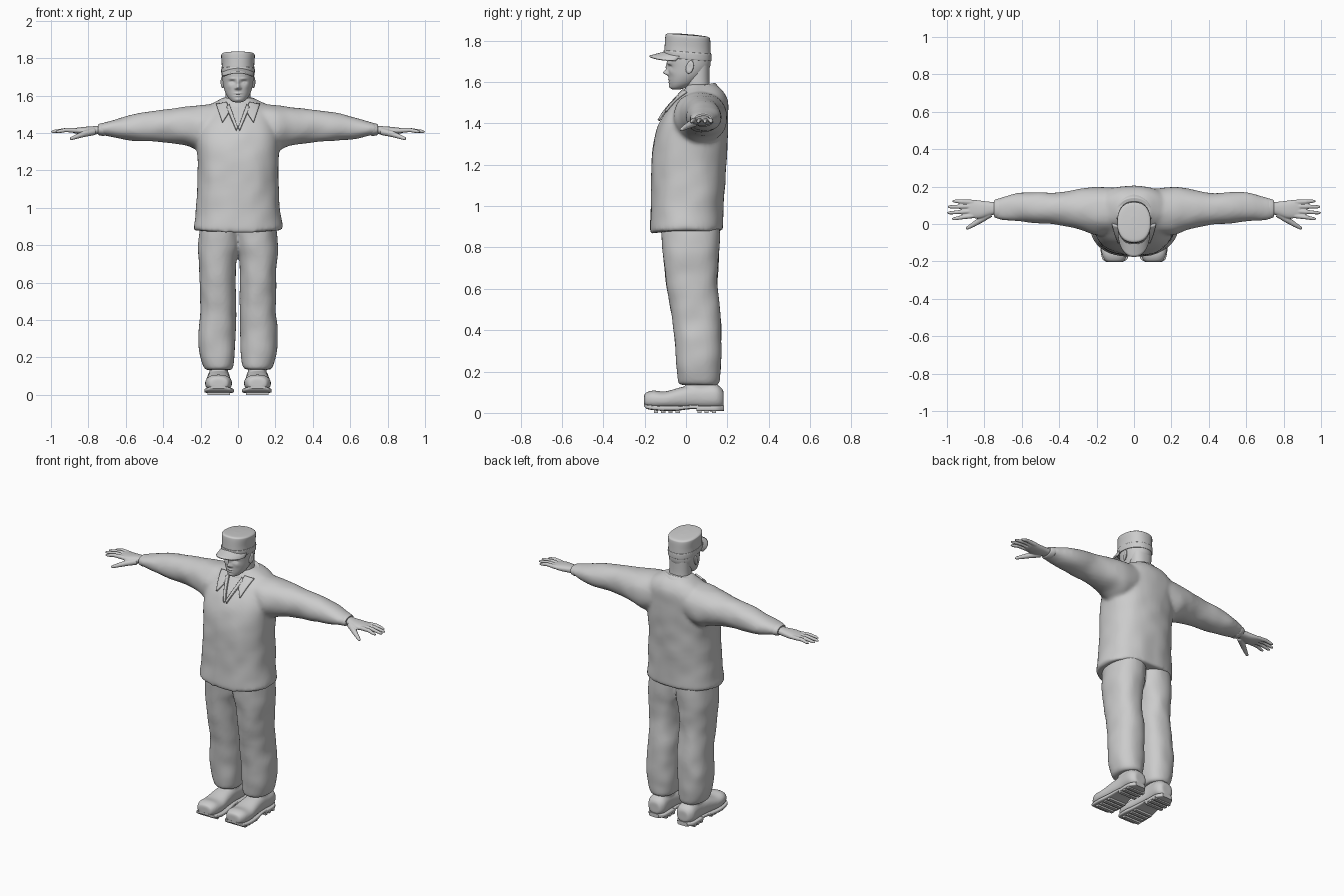
import bpy, bmesh, math
from mathutils import Vector, noise
from mathutils.bvhtree import BVHTree

cube = bpy.data.objects.get("Cube")
if cube:
    bpy.data.objects.remove(cube)

grey = bpy.data.materials.new("plain_grey")
grey.use_nodes = True
grey.diffuse_color = (0.6, 0.6, 0.6, 1)
grey.node_tree.nodes["Principled BSDF"].inputs["Base Color"].default_value = (0.6, 0.6, 0.6, 1)

PLACE = {"x": lambda t, u, v: (t, u, v),
         "y": lambda t, u, v: (u, t, v),
         "z": lambda t, u, v: (u, v, t)}


def spline(a, b, c, d, s):
    return 0.5 * (2 * b + (c - a) * s + (2 * a - 5 * b + 4 * c - d) * s * s
                  + (3 * b - a - 3 * c + d) * s ** 3)


def skin(bm, rings):
    """Join rings of vertices with faces and close both ends."""
    n = len(rings[0])
    for a, b in zip(rings, rings[1:]):
        for i in range(n):
            j = (i + 1) % n
            bm.faces.new((a[i], a[j], b[j], b[i])).smooth = True
    bm.faces.new(rings[0])
    bm.faces.new(rings[-1])


def loft(bm, secs, axis, p=2.3, n=40, k=6, side=1):
    """Sections are (position, u min, u max, v min, v max)."""
    rings, last = [], len(secs) - 1
    for i in range(last):
        four = [secs[max(0, min(last, i + o))] for o in (-1, 0, 1, 2)]
        for j in range(k + (i == last - 1)):
            t, u0, u1, v0, v1 = [spline(*q, j / k) for q in zip(*four)]
            ring = []
            for m in range(n):
                a = 2 * math.pi * m / n
                c, s = math.cos(a), math.sin(a)
                u = (u0 + u1) / 2 + (u1 - u0) / 2 * math.copysign(abs(c) ** (2 / p), c)
                v = (v0 + v1) / 2 + (v1 - v0) / 2 * math.copysign(abs(s) ** (2 / p), s)
                x, y, z = PLACE[axis](t, u, v)
                ring.append(bm.verts.new((x * side, y, z)))
            rings.append(ring)
    skin(bm, rings)


def even(secs):
    """Expand (position, half width, v min, v max) about the centre plane."""
    return [(t, -w, w, a, b) for t, w, a, b in secs]


def tube(bm, points, radii, n=12):
    pts = [Vector(q) for q in points]
    rings = []
    for i, q in enumerate(pts):
        d = (pts[min(i + 1, len(pts) - 1)] - pts[max(i - 1, 0)]).normalized()
        e = d.cross(Vector((0, 0, 1))).normalized()
        f = d.cross(e)
        angles = [2 * math.pi * m / n for m in range(n)]
        rings.append([bm.verts.new(q + radii[i] * (e * math.cos(a) + f * math.sin(a)))
                      for a in angles])
    skin(bm, rings)


def finish(bm, name, voxel=0, smooth=5, mirror=False, warp=None):
    for v in bm.verts:
        if warp:
            v.co = warp(v.co.copy())
    bmesh.ops.recalc_face_normals(bm, faces=bm.faces)
    mesh = bpy.data.meshes.new(name)
    bm.to_mesh(mesh)
    bm.free()
    mesh.materials.append(grey)
    ob = bpy.data.objects.new(name, mesh)
    bpy.context.collection.objects.link(ob)
    if voxel:
        r = ob.modifiers.new("Blend", "REMESH")
        r.mode, r.voxel_size, r.use_smooth_shade = "VOXEL", voxel, True
        s = ob.modifiers.new("Soften", "SMOOTH")
        s.factor, s.iterations = 0.5, smooth
    if mirror:
        ob.modifiers.new("Mirror", "MIRROR")
    return ob


def creased(co):
    return co + 0.005 * noise.noise_vector(co * 11)


# jacket: body and sleeves blended together, hem dipping at the front
def jacket_warp(co):
    if co.z < 1.0:
        co.z -= 0.02 * (1 - abs(co.x) / 0.24) * (0.5 - co.y / 0.36) * (1 - co.z) / 0.12
    return creased(co)


bm = bmesh.new()
loft(bm, even([(.882, .230, -.170, .175), (.897, .238, -.174, .180), (1.0, .224, -.170, .184),
               (1.2, .215, -.168, .194), (1.33, .222, -.152, .200), (1.43, .217, -.115, .204),
               (1.5, .198, -.062, .203), (1.545, .160, -.022, .186), (1.575, .108, 0, .162),
               (1.59, .080, .005, .140)]), "z", 2.4, 56)
for side in (1, -1):
    loft(bm, [(.10, -.05, .19, 1.33, 1.556), (.20, -.06, .20, 1.305, 1.55), (.28, -.035, .19, 1.332, 1.54),
              (.40, -.005, .168, 1.350, 1.526), (.52, .003, .169, 1.357, 1.508), (.62, .014, .166, 1.366, 1.484),
              (.70, .020, .146, 1.385, 1.46), (.74, .030, .130, 1.393, 1.447)], "x", 2.1, side=side)
jacket = finish(bm, "jacket", .011, 6, warp=jacket_warp)

# trousers
bm = bmesh.new()
for side in (1, -1):
    loft(bm, [(.135, .035, .170, -.030, .150), (.155, .022, .187, -.038, .162), (.22, .015, .206, -.044, .168),
              (.32, .012, .214, -.052, .172), (.45, .010, .202, -.066, .170), (.60, .012, .204, -.092, .154),
              (.72, .008, .211, -.106, .156), (.80, -.012, .214, -.116, .162), (.92, -.02, .20, -.12, .162)],
         "z", 2.3, side=side)
finish(bm, "trousers", .009, 4, warp=creased)

# shoe uppers with ankles
bm = bmesh.new()
loft(bm, [(-.203, .070, .135, .040, .080), (-.196, .052, .155, .028, .096), (-.16, .036, .172, .02, .108),
          (-.10, .032, .176, .02, .104), (-.02, .040, .168, .02, .125), (.06, .045, .162, .02, .138),
          (.14, .042, .165, .02, .138), (.172, .055, .150, .025, .12), (.182, .07, .135, .04, .10)], "y", 2.4)
loft(bm, [(.05, .05, .155, -.01, .165), (.12, .052, .153, -.005, .155), (.20, .055, .15, .01, .14)], "z")
finish(bm, "shoes", .006, 4, mirror=True)

# soles: forefoot, heel and tread bars
bm = bmesh.new()
loft(bm, [(-.204, .065, .145, .034, .046), (-.185, .035, .170, .018, .04), (-.12, .022, .180, .010, .035),
          (-.05, .028, .175, .010, .034), (.02, .040, .165, .018, .038), (.06, .042, .163, .018, .038)], "y", 5)
loft(bm, [(.05, .042, .163, .008, .035), (.10, .040, .166, .008, .035), (.15, .044, .162, .008, .035),
          (.184, .068, .138, .010, .035)], "y", 5)
for y in (-.145, -.11, -.075, -.04, .065, .10, .135):
    box = bmesh.ops.create_cube(bm, size=1)["verts"]
    for v in box:
        v.co = (.102 + v.co.x * .12, y + v.co.y * .02, .009 + v.co.z * .018)
finish(bm, "soles", mirror=True)

# hands: palm, four fingers and a thumb
bm = bmesh.new()
loft(bm, [(.715, .050, .118, 1.398, 1.441), (.76, .048, .118, 1.393, 1.437), (.82, .030, .125, 1.390, 1.433),
          (.87, .033, .130, 1.398, 1.427), (.888, .040, .125, 1.403, 1.423)], "x")
for y0, y1, tip in ((.044, .028, .972), (.069, .060, .997), (.094, .092, .994), (.117, .122, .968)):
    tube(bm, [(.86, y0, 1.413), (.92, (y0 + y1) / 2, 1.416), (tip - .012, y1, 1.408), (tip + .003, y1, 1.406)],
         [.013, .0115, .009, .004])
tube(bm, [(.77, .055, 1.408), (.82, .022, 1.396), (.86, -.004, 1.382), (.892, -.022, 1.37), (.898, -.025, 1.368)],
     [.02, .017, .013, .009, .004])
finish(bm, "hands", .0035, 3, mirror=True)

# sleeve cuffs
bm = bmesh.new()
loft(bm, [(.712, .030, .134, 1.386, 1.453), (.722, .028, .136, 1.384, 1.454), (.742, .034, .130, 1.388, 1.449),
          (.748, .040, .125, 1.393, 1.445)], "x", 2.1)
finish(bm, "cuffs", mirror=True)

# head with sculpted features: (x, z, x spread, z spread, height)
FEATURES = [(0, 1.645, .011, .011, .024), (0, 1.670, .008, .020, .011), (.012, 1.639, .007, .006, .008),
            (.032, 1.673, .014, .009, -.012), (.032, 1.670, .008, .005, .006), (.030, 1.690, .018, .006, .005),
            (0, 1.612, .017, .004, .006), (0, 1.599, .014, .004, .006), (0, 1.6055, .02, .0022, -.004),
            (0, 1.578, .016, .009, .005), (.046, 1.648, .014, .014, .003)]


def face(co):
    front = max(0, min(1, (.01 - co.y) / .04))
    lift = sum(h * math.exp(-((abs(co.x) - x) / sx) ** 2 - ((co.z - z) / sz) ** 2)
               for x, z, sx, sz, h in FEATURES)
    co.y -= lift * front
    return co


bm = bmesh.new()
loft(bm, even([(1.564, .015, -.066, -.03), (1.572, .036, -.075, .0), (1.595, .057, -.081, .05),
               (1.63, .073, -.084, .09), (1.67, .081, -.087, .115), (1.71, .084, -.092, .12),
               (1.76, .083, -.092, .118)]), "z", 2.1, 160, 10)
finish(bm, "head", warp=face)

bm = bmesh.new()
loft(bm, even([(1.47, .075, .0, .13), (1.54, .068, .0, .122), (1.60, .066, .0, .114),
               (1.68, .066, .01, .114)]), "z")
finish(bm, "neck")

# ears
bm = bmesh.new()
for v in bmesh.ops.create_uvsphere(bm, u_segments=20, v_segments=12, radius=1)["verts"]:
    dish = .006 * math.exp(-(v.co.y ** 2 + v.co.z ** 2) * 4) if v.co.x > 0 else 0
    v.co = (.083 + v.co.x * .010 - dish + v.co.y * .005, .018 + v.co.y * .019 + v.co.z * .005,
            1.672 + v.co.z * .032)
for f in bm.faces:
    f.smooth = True
finish(bm, "ears", mirror=True)


# cap crown, band and brim
def cap_tilt(co):
    co.z -= .08 * co.y
    return co


bm = bmesh.new()
loft(bm, even([(1.712, .085, -.098, .119), (1.735, .087, -.104, .120), (1.77, .087, -.103, .119),
               (1.812, .090, -.100, .117), (1.824, .086, -.095, .112), (1.829, .070, -.078, .095),
               (1.832, .02, -.02, .04)]), "z", 2.3, 56)
finish(bm, "cap_crown", warp=cap_tilt)
bm = bmesh.new()
loft(bm, even([(1.71, .087, -.102, .121), (1.715, .089, -.107, .123), (1.742, .090, -.108, .123),
               (1.745, .087, -.104, .120)]), "z", 2.3, 56, 3)
finish(bm, "cap_band", warp=cap_tilt)

bm = bmesh.new()
rows = []
for i in range(25):
    a = math.radians(-80 + 160 * i / 24)
    rows.append([bm.verts.new((.088 * math.sin(a), -(.095 + .082 * r / 6) * math.cos(a) ** .7,
                               1.75 - .022 * r / 6 - .026 * math.sin(a) ** 2)) for r in range(7)])
for a, b in zip(rows, rows[1:]):
    for r in range(6):
        bm.faces.new((a[r], a[r + 1], b[r + 1], b[r])).smooth = True
brim = finish(bm, "cap_brim")
brim.modifiers.new("Thickness", "SOLIDIFY").thickness = .009

# collar band around the neck
def collar_tilt(co):
    co.z += .2 * (co.y - .06)
    return co


bm = bmesh.new()
loft(bm, even([(1.53, .118, -.035, .172), (1.56, .103, -.025, .155), (1.578, .092, -.012, .142),
               (1.58, .082, -.005, .134)]), "z", 2.1)
finish(bm, "collar_band", warp=collar_tilt)

# collar leaves and neckline edging laid on the chest
chest = BVHTree.FromObject(jacket, bpy.context.evaluated_depsgraph_get())
LEAVES = {"collar_leaves": ((.058, 1.562), (.116, 1.552), (.084, 1.457), (.05, 1.507)),
          "neckline_edges": ((.046, 1.552), (.062, 1.535), (.010, 1.414), (.001, 1.428))}
for name, corners in LEAVES.items():
    a, b, c, d = [Vector((x, 0, z)) for x, z in corners]
    bm, grid = bmesh.new(), []
    for i in range(13):
        s, row = i / 12, []
        for j in range(7):
            q = a.lerp(d, s).lerp(b.lerp(c, s), j / 6)
            hit = chest.ray_cast(Vector((q.x, -1, q.z)), Vector((0, 1, 0)))[0]
            q.y = (hit.y if hit else 0) - .009
            row.append(bm.verts.new(q))
        grid.append(row)
    for r0, r1 in zip(grid, grid[1:]):
        for j in range(6):
            bm.faces.new((r0[j], r0[j + 1], r1[j + 1], r1[j])).smooth = True
    leaf = finish(bm, name)
    solid = leaf.modifiers.new("Thickness", "SOLIDIFY")
    solid.thickness, solid.offset = .012, 0
    leaf.modifiers.new("Mirror", "MIRROR")
